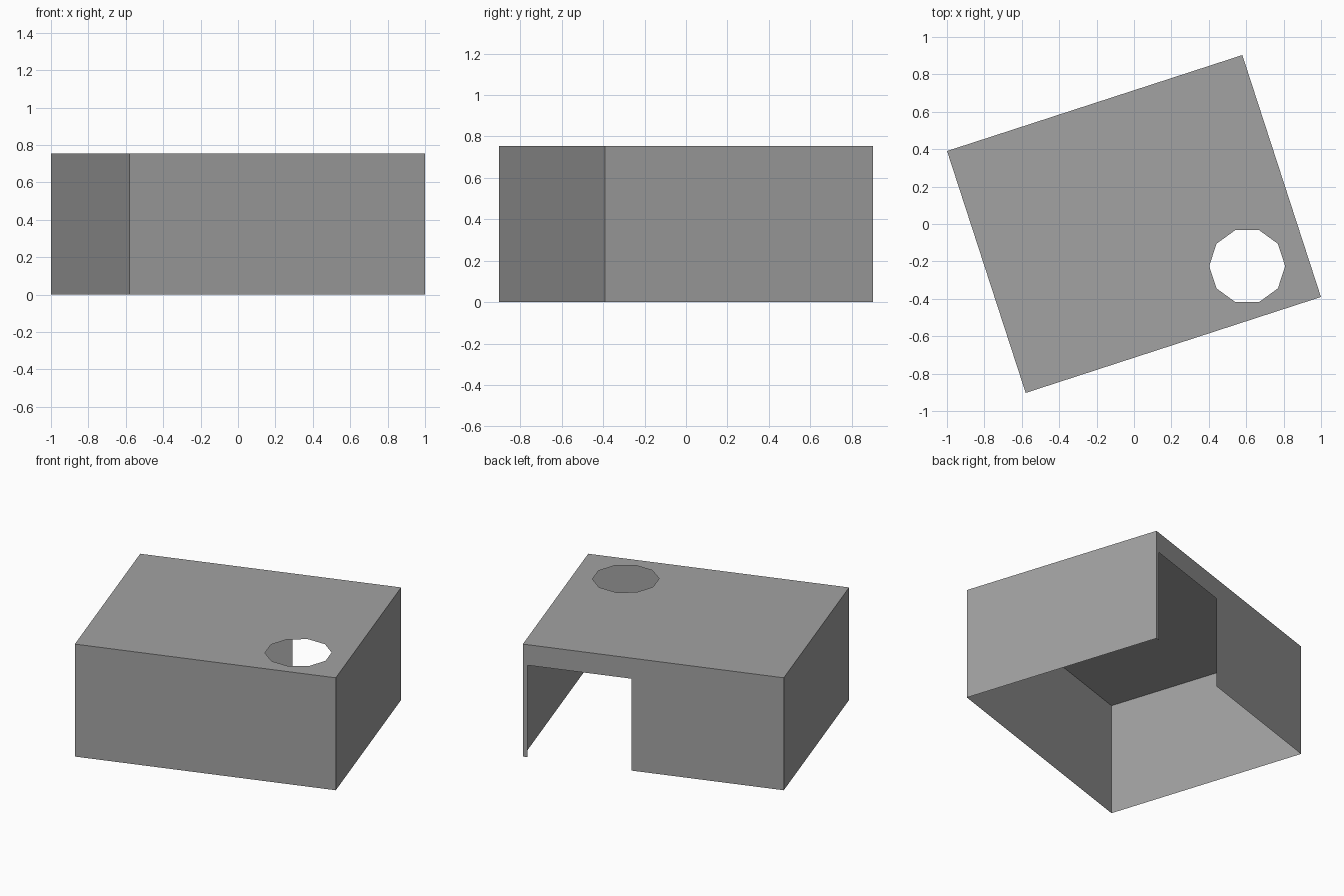
import bpy
import bmesh
import math
from mathutils import Vector

cube = bpy.data.objects.get("Cube")
if cube:
    bpy.data.objects.remove(cube, do_unlink=True)

HALF_X, HALF_Y, HEIGHT = 0.83, 0.68, 0.755
DOOR_LEFT, DOOR_RIGHT, DOOR_TOP = 0.14, 0.80, 0.617
HOLE_CENTRE, HOLE_RADIUS, HOLE_SIDES = Vector((0.506, -0.401, HEIGHT)), 0.203, 10
TURN = math.radians(18)

grey = bpy.data.materials.new("plain_grey")
grey.use_nodes = True
colour = (0.36, 0.36, 0.36, 1)
grey.diffuse_color = colour
grey.node_tree.nodes["Principled BSDF"].inputs["Base Color"].default_value = colour


def finish(name, bm):
    """Turn a bmesh into a grey object standing at the shelter's angle."""
    mesh = bpy.data.meshes.new(name)
    bm.to_mesh(mesh)
    bm.free()
    mesh.materials.append(grey)
    obj = bpy.data.objects.new(name, mesh)
    obj.rotation_euler.z = TURN
    bpy.context.collection.objects.link(obj)


def sheet(name, points):
    bm = bmesh.new()
    bm.faces.new([bm.verts.new(p) for p in points])
    finish(name, bm)


def wall(name, a, b):
    sheet(name, [(*a, 0), (*b, 0), (*b, HEIGHT), (*a, HEIGHT)])


corners = [(-HALF_X, -HALF_Y), (HALF_X, -HALF_Y), (HALF_X, HALF_Y), (-HALF_X, HALF_Y)]

# Three plain walls
wall("front_wall", corners[0], corners[1])
wall("right_wall", corners[1], corners[2])
wall("left_wall", corners[3], corners[0])

# Back wall with a doorway open to the ground
outline = [(HALF_X, 0), (DOOR_RIGHT, 0), (DOOR_RIGHT, DOOR_TOP), (DOOR_LEFT, DOOR_TOP),
           (DOOR_LEFT, 0), (-HALF_X, 0), (-HALF_X, HEIGHT), (HALF_X, HEIGHT)]
sheet("back_wall", [(x, HALF_Y, z) for x, z in outline])

# Roof with a ten-sided hole
bm = bmesh.new()
rim = [Vector((x, y, HEIGHT)) for x, y in corners]
hole = []
for i in range(HOLE_SIDES):
    angle = math.tau * i / HOLE_SIDES - TURN
    hole.append(HOLE_CENTRE + HOLE_RADIUS * Vector((math.cos(angle), math.sin(angle), 0)))
for loop in (rim, hole):
    verts = [bm.verts.new(p) for p in loop]
    for a, b in zip(verts, verts[1:] + verts[:1]):
        bm.edges.new((a, b))
bmesh.ops.triangle_fill(bm, use_beauty=True, edges=bm.edges[:], normal=(0, 0, 1))
bm.normal_update()
for face in bm.faces:
    if face.normal.z < 0:
        face.normal_flip()
finish("roof", bm)
